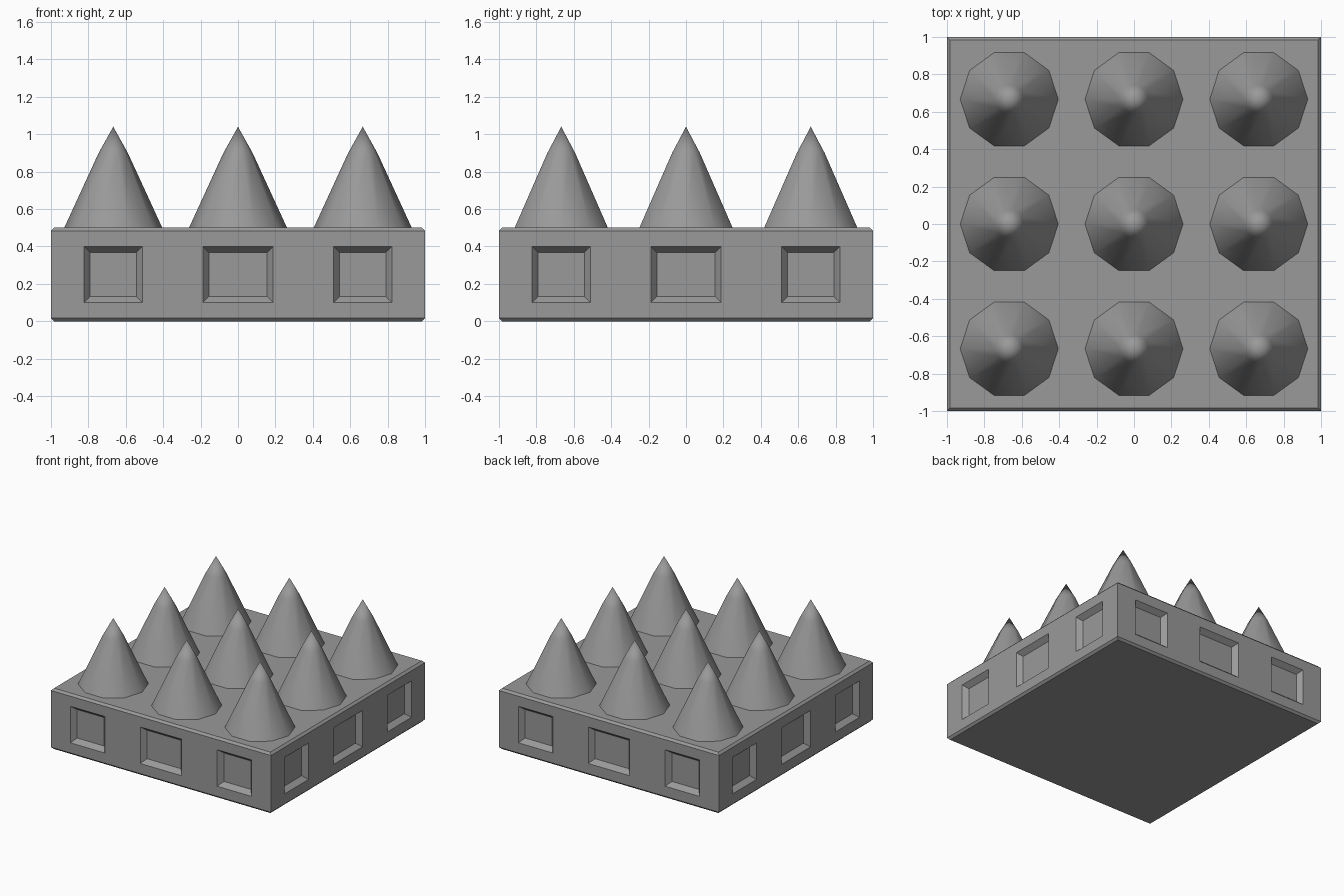
import bpy, bmesh
from math import cos, sin, pi
from mathutils import Matrix

if "Cube" in bpy.data.objects:
    bpy.data.objects.remove(bpy.data.objects["Cube"])

# Dark grey material shared by all parts
grey = bpy.data.materials.new("dark_grey")
grey.diffuse_color = (0.32, 0.32, 0.32, 1)
grey.use_nodes = True
grey.node_tree.nodes["Principled BSDF"].inputs["Base Color"].default_value = grey.diffuse_color


def make_object(name, bm):
    bmesh.ops.recalc_face_normals(bm, faces=bm.faces[:])
    mesh = bpy.data.meshes.new(name)
    bm.to_mesh(mesh)
    bm.free()
    mesh.materials.append(grey)
    obj = bpy.data.objects.new(name, mesh)
    bpy.context.collection.objects.link(obj)
    return obj


def loft(bm, rings):
    """Skin closed rings of points and cap both ends."""
    loops = [[bm.verts.new(p) for p in ring] for ring in rings]
    for a, b in zip(loops, loops[1:]):
        n = len(a)
        for i in range(n):
            bm.faces.new((a[i], a[(i + 1) % n], b[(i + 1) % n], b[i]))
    bm.faces.new(loops[0])
    bm.faces.new(loops[-1])


def square(h, z):
    return [(-h, -h, z), (h, -h, z), (h, h, z), (-h, h, z)]


# Base slab with chamfered top and bottom rims
bm = bmesh.new()
loft(bm, [square(0.983, 0), square(1, 0.017), square(1, 0.483), square(0.983, 0.5)])
base = make_object("base_slab", bm)

# Tapered cutters for three recesses on each of the four sides
DEPTH, TAPER, OUT = 0.04, 0.033, 0.04


def recess_ring(cx, hw, y, grow):
    w, h = hw + grow, 0.15 + grow
    return [(cx + sx * w, y, 0.25 + sz * h)
            for sx, sz in ((-1, -1), (1, -1), (1, 1), (-1, 1))]


bm = bmesh.new()
for side in range(4):
    before = set(bm.verts)
    for cx, hw in ((-0.667, 0.156), (0, 0.188), (0.667, 0.156)):
        loft(bm, [recess_ring(cx, hw, -1 - OUT, TAPER * OUT / DEPTH),
                  recess_ring(cx, hw, -1 + DEPTH, -TAPER)])
    new = [v for v in bm.verts if v not in before]
    bmesh.ops.rotate(bm, verts=new, cent=(0, 0, 0),
                     matrix=Matrix.Rotation(side * pi / 2, 3, 'Z'))
cutter = make_object("recess_cutter", bm)
cutter.hide_render = True

cut = base.modifiers.new("recesses", 'BOOLEAN')
cut.operation = 'DIFFERENCE'
cut.solver = 'EXACT'
cut.object = cutter
bpy.context.view_layer.objects.active = base
base.select_set(True)
bpy.ops.object.modifier_apply(modifier=cut.name)
bpy.data.objects.remove(cutter, do_unlink=True)

# Ten-sided smooth spikes in a 3 x 3 grid
bm = bmesh.new()
SIDES = 10
rings = [[bm.verts.new((r * cos(2 * pi * i / SIDES), r * sin(2 * pi * i / SIDES), z))
          for i in range(SIDES)] for r, z in ((0.262, 0.5), (0.078, 0.9))]
tip = bm.verts.new((0, 0, 1.04))
for i in range(SIDES):
    j = (i + 1) % SIDES
    bm.faces.new((rings[0][i], rings[0][j], rings[1][j], rings[1][i]))
    bm.faces.new((rings[1][i], rings[1][j], tip))
for f in bm.faces:
    f.smooth = True
spike = make_object("spike", bm)
for ix in (-1, 0, 1):
    for iy in (-1, 0, 1):
        obj = spike if (ix, iy) == (-1, -1) else spike.copy()
        obj.location = (ix * 0.667, iy * 0.667, 0)
        if obj is not spike:
            bpy.context.collection.objects.link(obj)
